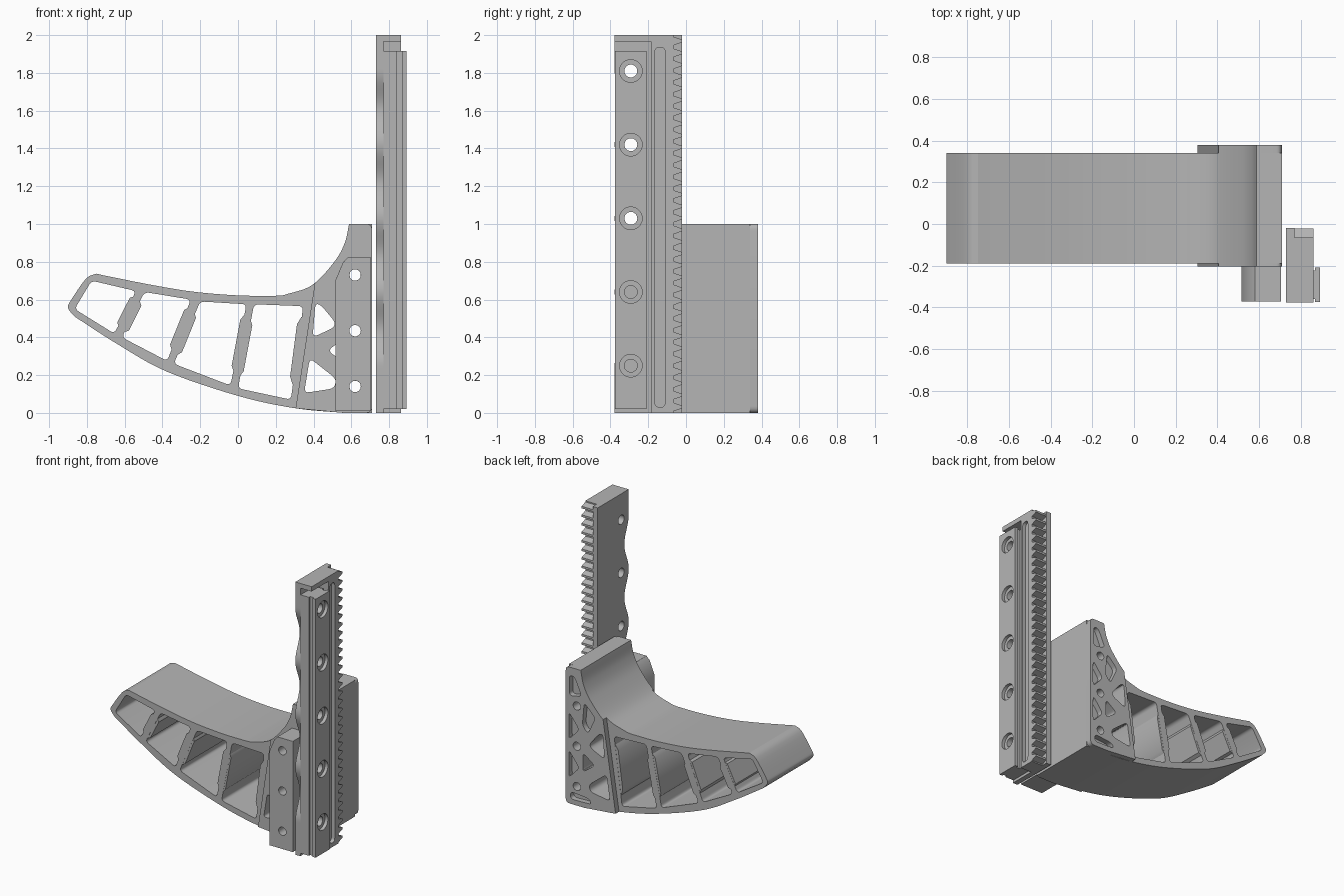
import bpy, bmesh, math
from mathutils import Vector

if "Cube" in bpy.data.objects:
    bpy.data.objects.remove(bpy.data.objects["Cube"])

GREY = (0.46, 0.46, 0.46, 1)
mat = bpy.data.materials.new("plain grey")
mat.use_nodes = True
mat.diffuse_color = GREY
mat.node_tree.nodes["Principled BSDF"].inputs["Base Color"].default_value = GREY


def prism(name, axis, lo, hi, loops, bevel=0):
    """Extrude an outline with holes along x (y,z loops), y (x,z) or z (x,y)."""
    cu = bpy.data.curves.new(name, 'CURVE')
    cu.dimensions = '2D'
    cu.fill_mode = 'BOTH'
    cu.extrude = (hi - lo) / 2
    for loop in loops:
        s = cu.splines.new('POLY')
        s.points.add(len(loop) - 1)
        for p, (u, v) in zip(s.points, loop):
            p.co = (u, v, 0, 1)
        s.use_cyclic_u = True
    tmp = bpy.data.objects.new(name + "_tmp", cu)
    bpy.context.collection.objects.link(tmp)
    deps = bpy.context.evaluated_depsgraph_get()
    me = bpy.data.meshes.new_from_object(tmp.evaluated_get(deps))
    bpy.data.objects.remove(tmp)
    mid = (lo + hi) / 2
    for v in me.vertices:
        a, b, w = v.co
        w += mid
        v.co = {'x': (w, a, b), 'y': (a, w, b), 'z': (a, b, w)}[axis]
    bm = bmesh.new()
    bm.from_mesh(me)
    bmesh.ops.remove_doubles(bm, verts=bm.verts, dist=1e-5)
    bmesh.ops.recalc_face_normals(bm, faces=bm.faces)
    bm.to_mesh(me)
    bm.free()
    me.materials.clear()
    me.materials.append(mat)
    ob = bpy.data.objects.new(name, me)
    bpy.context.collection.objects.link(ob)
    if bevel:
        m = ob.modifiers.new("rounding", 'BEVEL')
        m.width, m.segments, m.limit_method = bevel, 3, 'ANGLE'
        m.angle_limit = math.radians(40)
    bpy.ops.object.select_all(action='DESELECT')
    ob.select_set(True)
    bpy.context.view_layer.objects.active = ob
    bpy.ops.object.shade_smooth_by_angle(angle=math.radians(30))
    return ob


def circle(u, v, r, n=28):
    return [(u + r * math.cos(k * math.tau / n), v + r * math.sin(k * math.tau / n))
            for k in range(n)]


def rect(u0, v0, u1, v1):
    return [(u0, v0), (u1, v0), (u1, v1), (u0, v1)]


def rounded(pts, r=0.025, n=5):
    """Round every corner of a polygon."""
    out = []
    for i, p in enumerate(pts):
        p, a, b = Vector(p), Vector(pts[i - 1]), Vector(pts[(i + 1) % len(pts)])
        s = p + (a - p).normalized() * min(r, (a - p).length * 0.45)
        e = p + (b - p).normalized() * min(r, (b - p).length * 0.45)
        for k in range(n + 1):
            t = k / n
            out.append(tuple(s * (1 - t) ** 2 + p * 2 * t * (1 - t) + e * t * t))
    return out


def spline(pts, n=6):
    """Smooth curve through the points."""
    q = [Vector(p) for p in pts]
    q = [q[0] * 2 - q[1]] + q + [q[-1] * 2 - q[-2]]
    out = []
    for a, b, c, d in zip(q, q[1:], q[2:], q[3:]):
        for k in range(n):
            t = k / n
            out.append(tuple(0.5 * (2 * b + (c - a) * t + (2 * a - 5 * b + 4 * c - d) * t * t
                                    + (3 * b - a - 3 * c + d) * t ** 3)))
    return out + [tuple(q[-2])]


# Finger and mount: one curved outline with pockets through it
BACK_X = 0.71
under = spline([(0.56, 0), (0.3, 0.025), (0, 0.09), (-0.38, 0.22), (-0.64, 0.365), (-0.85, 0.5)])
tip = spline([(-0.865, 0.51), (-0.9, 0.555), (-0.885, 0.595), (-0.805, 0.71), (-0.75, 0.737)], 4)
upper = spline([(-0.72, 0.73), (-0.47, 0.68), (-0.24, 0.642), (0, 0.622), (0.2, 0.62)])
cradle = spline([(0.24, 0.623), (0.39, 0.675), (0.51, 0.8), (0.565, 0.9), (0.588, 1)], 8)
outline = under + tip + upper + cradle + [(BACK_X, 1), (BACK_X, 0)]

pockets = [
    [(-0.775, 0.70), (-0.54, 0.645), (-0.655, 0.42), (-0.865, 0.55)],
    [(-0.495, 0.64), (-0.25, 0.60), (-0.375, 0.275), (-0.615, 0.40)],
    [(-0.20, 0.59), (0.045, 0.575), (-0.04, 0.145), (-0.34, 0.26)],
    [(0.085, 0.575), (0.345, 0.565), (0.28, 0.07), (0, 0.13)],
]
truss = [
    [(0.41, 0.58), (0.44, 0.57), (0.515, 0.48), (0.505, 0.45), (0.395, 0.40)],
    [(0.38, 0.29), (0.52, 0.18), (0.51, 0.13), (0.35, 0.105)],
    [(0.475, 0.33), (0.57, 0.40), (0.57, 0.26)],
]
blind = [
    [(0.64, 0.94), (0.68, 0.94), (0.68, 0.79), (0.58, 0.81)],
    [(0.47, 0.68), (0.56, 0.77), (0.575, 0.60), (0.53, 0.55)],
    [(0.685, 0.67), (0.685, 0.47), (0.60, 0.56)],
    [(0.685, 0.39), (0.685, 0.19), (0.60, 0.28)],
    [(0.50, 0.04), (0.67, 0.035), (0.67, 0.09), (0.52, 0.075)],
]
BOLT_X, BOLT_Z = 0.62, (0.14, 0.435, 0.73)
bolts = [circle(BOLT_X, z, 0.03) for z in BOLT_Z]
through = [rounded(t, 0.03) for t in truss] + bolts
prism("finger_body", 'y', -0.19, 0.34, [outline] + [rounded(p) for p in pockets] + through)

# Stiff cross ribs, thick in the middle and thin at both ends
for i, (a, b, half) in enumerate([((-0.516, 0.64), (-0.635, 0.405), 0.037),
                                  ((-0.225, 0.595), (-0.357, 0.27), 0.037),
                                  ((0.062, 0.575), (-0.02, 0.138), 0.034),
                                  ((0.355, 0.565), (0.29, 0.07), 0.03)]):
    a, b = Vector(a), Vector(b)
    side = (b - a).orthogonal().normalized()
    shape = [(0.12, -0.4), (0.2, -1), (0.76, -1), (0.84, -0.4),
             (0.88, 0.4), (0.8, 1), (0.24, 1), (0.16, 0.4)]
    pts = [tuple(a.lerp(b, t) + side * half * s) for t, s in shape]
    prism(f"cross_rib_{i + 1}", 'y', -0.189, 0.339, [pts])

# End plates of the mount, following the cradle curve
edge = [p for p in cradle if p[0] >= 0.39]
plate = [(0.305, 0.024)] + edge + rounded([(0.65, 1), (BACK_X, 1), (BACK_X, 0), (0.56, 0)], 0.035)[6:18]
plate += [(0.56, 0)]
prism("back_end_plate", 'y', 0.34, 0.38, [plate] + through + [rounded(p, 0.03) for p in blind])
prism("front_end_plate", 'y', -0.203, -0.19, [plate] + through)

# Carriage block bolted to the front
block = [(0.515, 0.01), (0.515, 0.70), (0.555, 0.795), (0.58, 0.822), (0.705, 0.822), (0.705, 0.01)]
prism("carriage_block", 'y', -0.372, -0.203, [block] + bolts, bevel=0.016)

# Linear guide rail: base, narrow neck and counterbored head
RAIL_Y = -0.292
rail_z = [0.25 + 0.39 * k for k in range(5)]


def rail_layer(name, x0, x1, half, r):
    prism(name, 'x', x0, x1, [rect(RAIL_Y - half, 0.02, RAIL_Y + half, 1.915)]
          + [circle(RAIL_Y, z, r) for z in rail_z])


rail_layer("rail_base", 0.77, 0.838, 0.083, 0.034)
rail_layer("rail_neck", 0.838, 0.868, 0.068, 0.034)
rail_layer("rail_head", 0.868, 0.892, 0.083, 0.06)

# Backing plate with a scalloped edge between the bolt holes
scallop = []
for k in range(121):
    z = 2 * k / 120
    wave = 0.5 - 0.5 * math.cos(math.tau * (z - rail_z[0]) / 0.39)
    scallop.append((-0.378 + (0.05 * wave if rail_z[0] < z < rail_z[-1] else 0), z))
prism("rack_backing_plate", 'x', 0.73, 0.77,
      [scallop + [(-0.02, 2), (-0.02, 0)]] + [circle(RAIL_Y, z, 0.034) for z in rail_z])

# Toothed rack with a long slot on its face
TEETH = 32
pitch = 2 / TEETH
teeth = []
for k in range(TEETH):
    for f, y in ((0.0, -0.065), (0.14, -0.065), (0.38, -0.022), (0.62, -0.022), (0.86, -0.065)):
        teeth.append((y, (k + f) * pitch))
slot = rounded(rect(-0.165, 0.03, -0.11, 1.935), 0.027)
prism("toothed_rack", 'x', 0.77, 0.862,
      [[(-0.185, 0)] + teeth + [(-0.065, 2), (-0.185, 2)], slot])
prism("slot_floor", 'x', 0.77, 0.835, [rect(-0.168, 0.027, -0.107, 1.938)])

# Cap over the top of the rail
prism("rack_top_cap", 'x', 0.77, 0.862, [rect(-0.378, 1.965, -0.185, 2)])
